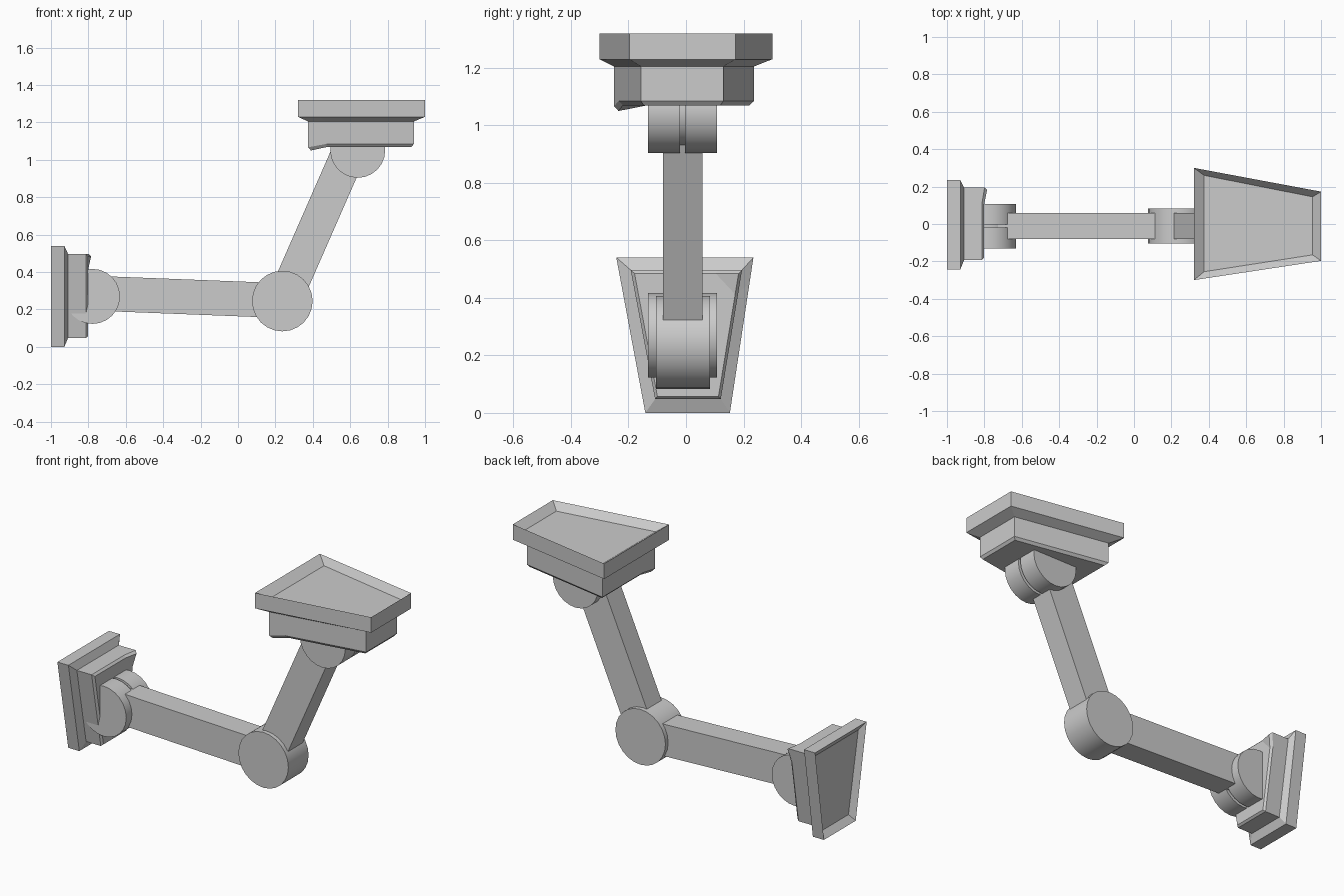
import bpy, bmesh, math
from mathutils import Vector, Matrix

if "Cube" in bpy.data.objects:
    bpy.data.objects.remove(bpy.data.objects["Cube"])

TOP = 1.32  # height of the upper plate's outer face
Y0 = -0.011  # centre line of the arms and joints


def add_object(name, bm, smooth=False):
    bmesh.ops.recalc_face_normals(bm, faces=bm.faces[:])
    mesh = bpy.data.meshes.new(name)
    bm.to_mesh(mesh)
    bm.free()
    obj = bpy.data.objects.new(name, mesh)
    bpy.context.collection.objects.link(obj)
    if smooth:
        bpy.ops.object.select_all(action='DESELECT')
        obj.select_set(True)
        bpy.context.view_layer.objects.active = obj
        bpy.ops.object.shade_smooth_by_angle(angle=math.radians(30))
    return obj


def outline(x0, x1, wide, narrow, z, droop=0.0):
    # trapezoid with two extra points around the corner that can droop
    a, b = Vector((x0, wide[0], z)), Vector((x1, narrow[0], z))
    c, d = Vector((x1, narrow[1], z)), Vector((x0, wide[1], z))
    return [a.lerp(d, 0.22), a - Vector((0, 0, droop)), a.lerp(b, 0.17), b, c, d]


def mounting_plate(name, matrix):
    # stepped plate lofted from the recessed face, over the rim, to the body
    loops = [
        outline(0.375, 0.955, (-0.255, 0.26), (-0.165, 0.145), TOP - 0.04),
        outline(0.32, 1.0, (-0.30, 0.30), (-0.197, 0.173), TOP),
        outline(0.32, 1.0, (-0.30, 0.30), (-0.197, 0.173), 1.23),
        outline(0.375, 0.94, (-0.25, 0.237), (-0.157, 0.13), 1.205),
        outline(0.375, 0.94, (-0.25, 0.237), (-0.157, 0.13), 1.085, 0.018),
        outline(0.39, 0.928, (-0.235, 0.22), (-0.147, 0.12), 1.07, 0.02),
    ]
    bm = bmesh.new()
    rings = [[bm.verts.new(matrix @ p) for p in loop] for loop in loops]
    for r, s in zip(rings, rings[1:]):
        for i in range(6):
            j = (i + 1) % 6
            bm.faces.new((r[i], r[j], s[j], s[i]))
    bm.faces.new(rings[0])
    last = rings[-1]
    bm.faces.new(last[:3])
    bm.faces.new([last[0]] + last[2:])
    return add_object(name, bm)


def disc(name, x, z, radius, y0, y1):
    # cylinder lying along y
    bm = bmesh.new()
    m = Matrix.Translation((x, (y0 + y1) / 2, z)) @ Matrix.Rotation(math.pi / 2, 4, 'X')
    bmesh.ops.create_cone(bm, cap_ends=True, segments=24, radius1=radius,
                          radius2=radius, depth=y1 - y0, matrix=m)
    return add_object(name, bm, smooth=True)


def arm(name, start, end, width, thick=0.137):
    # square bar between two points in the xz plane
    p, q = Vector((start[0], Y0, start[1])), Vector((end[0], Y0, end[1]))
    d = q - p
    m = (Matrix.Translation((p + q) / 2)
         @ Matrix.Rotation(-math.atan2(d.z, d.x), 4, 'Y')
         @ Matrix.Diagonal((d.length, thick, width, 1)))
    bm = bmesh.new()
    bmesh.ops.create_cube(bm, size=1, matrix=m)
    return add_object(name, bm)


# End plates: the lower one is a smaller, turned copy of the upper one
S = 0.795
mounting_plate("upper_plate", Matrix.Identity(4))
mounting_plate("lower_plate", Matrix((
    (0, 0, -S, -1 + S * TOP),
    (0, -S, 0, -0.004),
    (-S, 0, 0, S),
    (0, 0, 0, 1))))

# Split joints under each plate
for part, x, z in (("upper", 0.64, 1.051), ("lower", -0.778, 0.27)):
    disc(part + "_joint_lug_front", x, z, 0.147, -0.132, -0.02)
    disc(part + "_joint_lug_back", x, z, 0.147, -0.004, 0.108)
    disc(part + "_joint_pin", x, z, 0.12, -0.06, 0.04)

# Arms and elbow
arm("lower_arm", (-0.75, 0.286), (0.2, 0.249), 0.186)
arm("upper_arm", (0.237, 0.228), (0.597, 1.049), 0.184)
disc("elbow_joint", 0.237, 0.245, 0.162, -0.104, 0.083)
